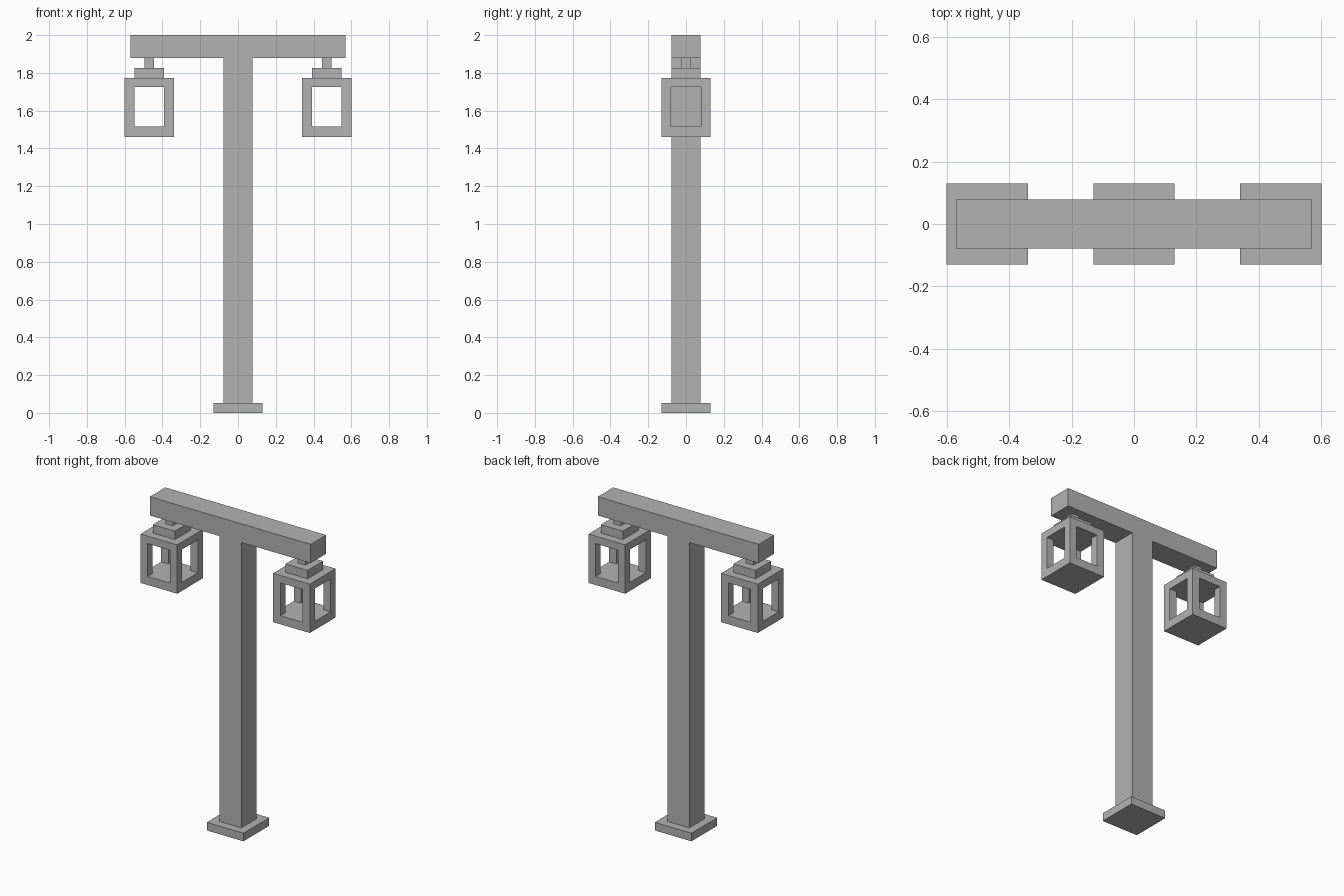
import bpy
import bmesh
from mathutils import Matrix, Vector

if "Cube" in bpy.data.objects:
    bpy.data.objects.remove(bpy.data.objects["Cube"])

grey = bpy.data.materials.new("plain_grey")
grey.diffuse_color = (0.45, 0.45, 0.45, 1)
grey.use_nodes = True
grey.node_tree.nodes["Principled BSDF"].inputs["Base Color"].default_value = grey.diffuse_color


def boxes(name, parts):
    """One object from boxes given as (x, y, half_width, half_depth, z0, z1)."""
    bm = bmesh.new()
    for x, y, hx, hy, z0, z1 in parts:
        m = Matrix.LocRotScale(Vector((x, y, (z0 + z1) / 2)), None,
                               Vector((2 * hx, 2 * hy, z1 - z0)))
        bmesh.ops.create_cube(bm, size=1, matrix=m)
    mesh = bpy.data.meshes.new(name)
    bm.to_mesh(mesh)
    bm.free()
    mesh.materials.append(grey)
    obj = bpy.data.objects.new(name, mesh)
    bpy.context.collection.objects.link(obj)
    return obj


# Base, post and crossbeam
boxes("base_plate", [(0, 0, 0.13, 0.13, 0, 0.052)])
boxes("post", [(0, 0, 0.078, 0.078, 0.052, 1.88)])
boxes("crossbeam", [(0, 0, 0.57, 0.078, 1.88, 2.0)])

# Two hanging lanterns
OUT, WIN = 0.13, 0.079           # outer half size, window half size
LOW, SILL, HEAD, TOP, CAP = 1.46, 1.515, 1.725, 1.773, 1.827
mid, half = (OUT + WIN) / 2, (OUT - WIN) / 2
for side, x in (("left", -0.47), ("right", 0.47)):
    boxes(side + "_hanger", [(x, 0, 0.026, 0.026, CAP, 1.88)])
    boxes(side + "_lantern_cap", [(x, 0, 0.078, 0.078, TOP, CAP)])
    # Open frame: floor, roof and four corner posts
    frame = [(x, 0, OUT, OUT, LOW, SILL), (x, 0, OUT, OUT, HEAD, TOP)]
    frame += [(x + sx * mid, sy * mid, half, half, SILL, HEAD)
              for sx in (-1, 1) for sy in (-1, 1)]
    boxes(side + "_lantern_frame", frame)
